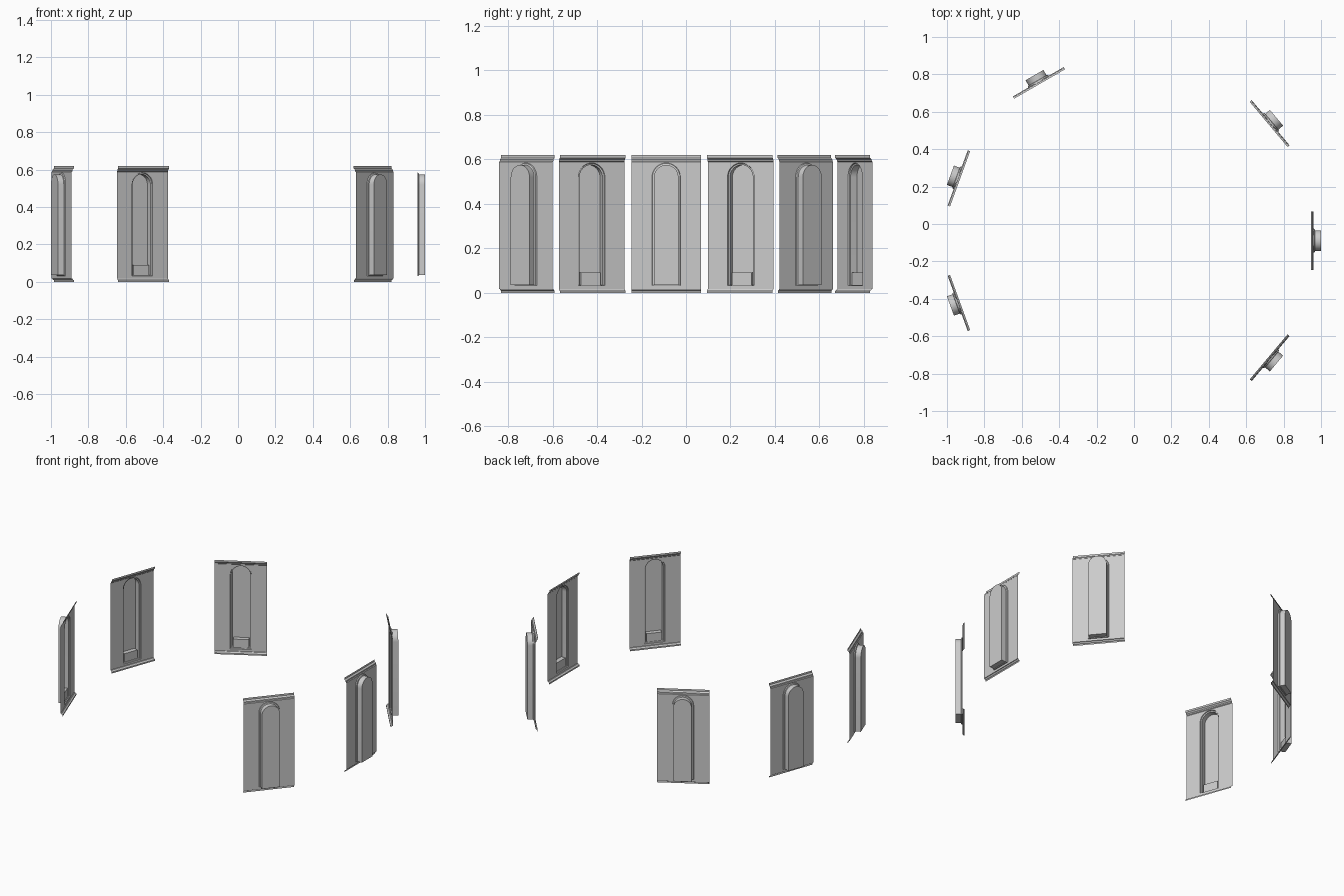
import bpy, bmesh, math
from mathutils import Vector

cube = bpy.data.objects.get("Cube")
if cube:
    bpy.data.objects.remove(cube)

stone = bpy.data.materials.new("grey stone")
stone.use_nodes = True
GREY = (0.6, 0.6, 0.6, 1)
stone.diffuse_color = GREY
stone.node_tree.nodes["Principled BSDF"].inputs["Base Color"].default_value = GREY

CENTRE = (-0.021, -0.089)
RADIUS = 0.981
HALF = 0.157                     # half the panel width
WALL_LOW, WALL_HIGH = 0.018, 0.588
SPRING, STEPS = 0.52, 16         # arch springing height and segments


def finish(bm, name):
    """Turn a bmesh into shared mesh data with sharp creases kept."""
    mesh = bpy.data.meshes.new(name)
    bm.to_mesh(mesh)
    bm.free()
    mesh.materials.append(stone)
    mesh.shade_smooth()
    mesh.set_sharp_from_angle(angle=math.radians(25))
    return mesh


def arch(radius, floor, depth):
    """Round-headed outline, from lower right over the top to lower left."""
    pts = [Vector((radius, depth, floor))]
    for i in range(STEPS + 1):
        a = math.pi * i / STEPS
        pts.append(Vector((radius * math.cos(a), depth, SPRING + radius * math.sin(a))))
    pts.append(Vector((-radius, depth, floor)))
    return pts


def face(bm, *pts):
    bm.faces.new([bm.verts.new(p) for p in pts])


def build_wall():
    """Single-sided wall plane with an arched opening."""
    bm = bmesh.new()
    outline = arch(0.064, 0.032, 0)
    r, floor = outline[0].x, outline[0].z
    for x0, x1, z0, z1 in ((-HALF, -r, WALL_LOW, WALL_HIGH),
                           (r, HALF, WALL_LOW, WALL_HIGH),
                           (-r, r, WALL_LOW, floor)):
        face(bm, (x0, 0, z0), (x1, 0, z0), (x1, 0, z1), (x0, 0, z1))
    for p, q in zip(outline[1:-2], outline[2:-1]):
        face(bm, q, p, (p.x, 0, WALL_HIGH), (q.x, 0, WALL_HIGH))
    bmesh.ops.remove_doubles(bm, verts=bm.verts, dist=1e-5)
    return finish(bm, "wall")


def build_niche():
    """Stepped reveal running back to a flat arched rear face."""
    bm = bmesh.new()
    rings = [[bm.verts.new(p) for p in arch(*ring)] for ring in (
        (0.064, 0.032, 0), (0.062, 0.033, 0.006), (0.055, 0.036, 0.008), (0.055, 0.036, 0.041))]
    for near, far in zip(rings, rings[1:]):
        for i in range(len(near)):
            j = (i + 1) % len(near)
            bm.faces.new((near[i], far[i], far[j], near[j]))
    rear = rings[-1]
    bm.faces.new([rear[0]] + rear[1:])
    bmesh.ops.recalc_face_normals(bm, faces=bm.faces)
    bmesh.ops.reverse_faces(bm, faces=bm.faces)
    return finish(bm, "niche")


def build_moulding(name, profile):
    """Open strip swept straight across the panel."""
    bm = bmesh.new()
    for (y0, z0), (y1, z1) in zip(profile, profile[1:]):
        face(bm, (-HALF, y0, z0), (HALF, y0, z0), (HALF, y1, z1), (-HALF, y1, z1))
    bmesh.ops.remove_doubles(bm, verts=bm.verts, dist=1e-5)
    return finish(bm, name)


def build_seat():
    """Block standing on the niche floor."""
    bm = bmesh.new()
    bmesh.ops.create_cube(bm, size=1)
    bmesh.ops.scale(bm, vec=(0.094, 0.029, 0.055), verts=bm.verts)
    bmesh.ops.translate(bm, vec=(0, 0.0265, 0.0635), verts=bm.verts)
    return finish(bm, "seat")


parts = [
    build_wall(),
    build_niche(),
    build_seat(),
    build_moulding("cornice", [(0, WALL_HIGH), (-0.004, 0.592), (-0.005, 0.599),
                               (-0.011, 0.605), (-0.014, 0.607), (-0.014, 0.619)]),
    build_moulding("base_trim", [(-0.013, 0), (-0.013, 0.009), (-0.007, 0.012),
                                 (-0.004, 0.017), (0, WALL_LOW)]),
]

# Six panels on a ring of nine places, all facing the middle
for number, degrees in enumerate((0, 40, 120, 160, 200, 320), 1):
    a = math.radians(degrees)
    for mesh in parts:
        ob = bpy.data.objects.new(f"{mesh.name}_{number}", mesh)
        ob.location = (CENTRE[0] + RADIUS * math.cos(a), CENTRE[1] + RADIUS * math.sin(a), 0)
        ob.rotation_euler.z = a - math.pi / 2
        bpy.context.scene.collection.objects.link(ob)
